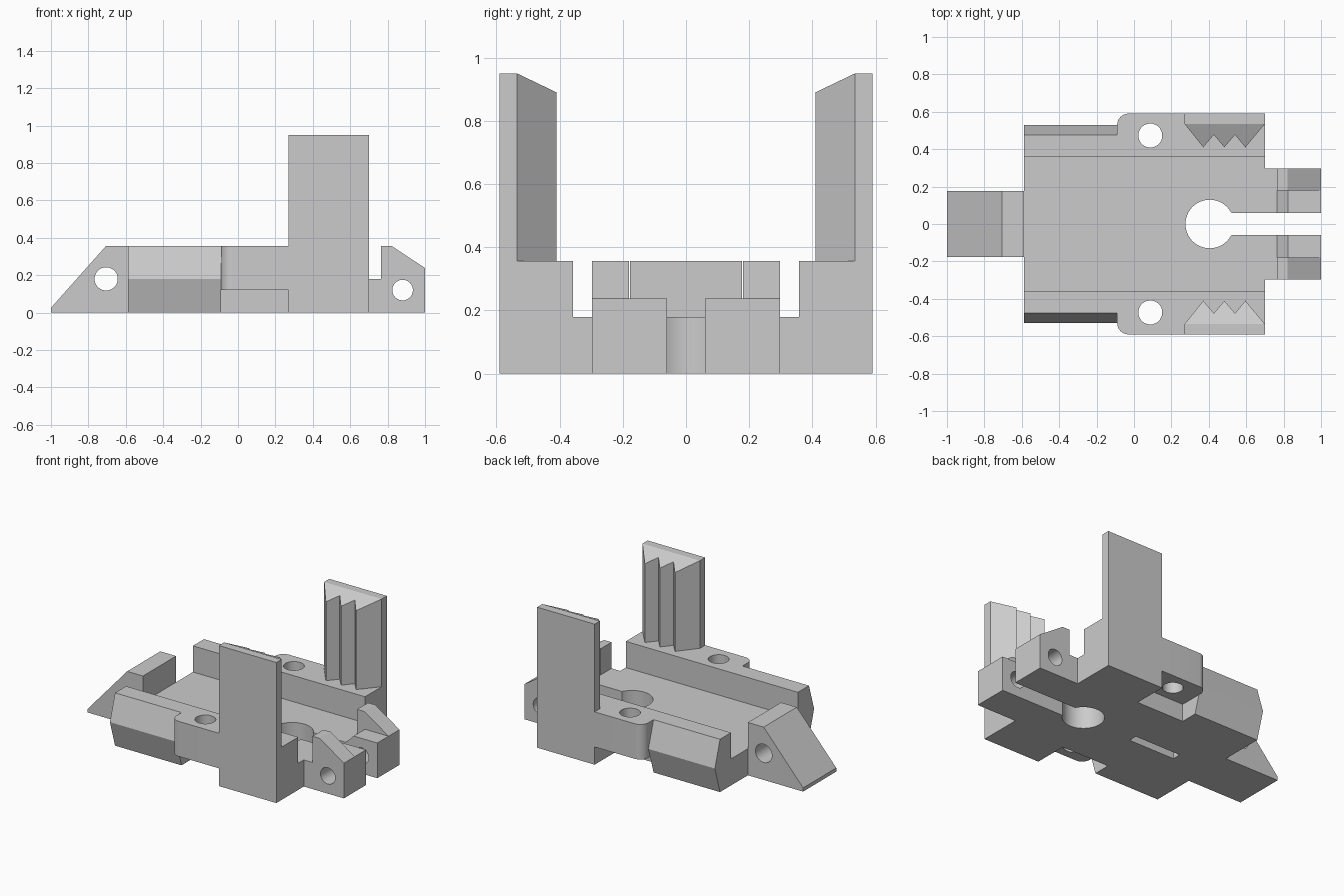
import bpy, bmesh
from math import cos, sin, pi

cube = bpy.data.objects.get("Cube")
if cube:
    bpy.data.objects.remove(cube, do_unlink=True)

grey = bpy.data.materials.new("plain grey")
grey.use_nodes = True
grey.diffuse_color = (0.6, 0.6, 0.6, 1)
grey.node_tree.nodes["Principled BSDF"].inputs["Base Color"].default_value = (0.6, 0.6, 0.6, 1)

PLACE = {
    "x": lambda u, v, w: (w, u, v),
    "y": lambda u, v, w: (u, w, v),
    "z": lambda u, v, w: (u, v, w),
}


def prism(name, points, axis, start, end, side=1, slope=None):
    """Extrude an outline along an axis; side=-1 mirrors it in y."""
    bm = bmesh.new()
    rings = []
    for w in (start, end):
        ring = []
        for u, v in points:
            x, y, z = PLACE[axis](u, v, w)
            if slope and w == end:
                z = slope(y)
            ring.append(bm.verts.new((x, y * side, z)))
        rings.append(ring)
        bm.faces.new(ring)
    n = len(points)
    for i in range(n):
        j = (i + 1) % n
        bm.faces.new((rings[0][i], rings[0][j], rings[1][j], rings[1][i]))
    bmesh.ops.recalc_face_normals(bm, faces=bm.faces)
    mesh = bpy.data.meshes.new(name)
    bm.to_mesh(mesh)
    bm.free()
    mesh.materials.append(grey)
    obj = bpy.data.objects.new(name, mesh)
    bpy.context.collection.objects.link(obj)
    return obj


def rect(u0, u1, v0, v1):
    return [(u0, v0), (u1, v0), (u1, v1), (u0, v1)]


def arc(u, v, r, a0=0, a1=2 * pi, steps=48, closed=True):
    count = steps if closed else steps + 1
    return [(u + r * cos(a0 + (a1 - a0) * i / steps),
             v + r * sin(a0 + (a1 - a0) * i / steps)) for i in range(count)]


def combine(target, other, operation):
    mod = target.modifiers.new(operation.lower(), "BOOLEAN")
    mod.operation = operation
    mod.solver = "EXACT"
    mod.object = other
    bpy.context.view_layer.objects.active = target
    bpy.ops.object.modifier_apply(modifier=mod.name)
    bpy.data.objects.remove(other, do_unlink=True)


FLOOR, TOP = 0.18, 0.357
BACK, STEP, FRONT = -0.587, -0.09, 0.7
INNER, OUTER = 0.357, 0.59

# floor plate
body = prism("bracket_body", rect(BACK, FRONT, -INNER, INNER), "z", 0, FLOOR)
parts = []

# sloped nose tab
nose = [(BACK, 0), (BACK, TOP), (-0.705, TOP), (-1, 0.025), (-1, 0)]
parts.append(prism("nose_tab", nose, "y", -0.177, 0.177))

for s, label in ((1, "back"), (-1, "front")):
    # rail with a pointed outer side
    rail = [(INNER, 0), (0.475, 0), (0.53, FLOOR), (0.475, TOP), (INNER, TOP)]
    parts.append(prism(label + "_rail", [(y, z) for y, z in rail], "x", BACK, STEP, s))

    # raised lug with a rounded corner
    r = 0.06
    lug = [(STEP, INNER), (0.27, INNER), (0.27, OUTER)]
    lug += arc(STEP + r, OUTER - r, r, pi / 2, pi, 10, closed=False)
    parts.append(prism(label + "_lug", lug, "z", 0.12, TOP, s))

    # post foot and upright wall
    parts.append(prism(label + "_foot", rect(0.27, FRONT, INNER, OUTER), "z", 0, TOP, s))
    parts.append(prism(label + "_wall", rect(0.27, FRONT, 0.535, OUTER), "z", TOP, 0.95, s))

    # gripping teeth with a sloped top
    teeth = [(0.27, 0.535), (0.37, 0.41), (0.427, 0.477), (0.483, 0.41),
             (0.54, 0.477), (0.595, 0.41), (FRONT, 0.535)]
    parts.append(prism(label + "_teeth", teeth, "z", TOP, 0.95, s,
                       slope=lambda y: 0.95 - (0.535 - y) * 0.48))

    # hinge fork: low inner arm and tall outer arm
    low = [(FRONT, 0), (1, 0), (1, 0.238), (0.823, 0.238), (0.765, FLOOR), (FRONT, FLOOR)]
    tall = [(FRONT, 0), (1, 0), (1, 0.238), (0.82, TOP), (0.765, TOP), (0.765, FLOOR), (FRONT, FLOOR)]
    parts.append(prism(label + "_fork_inner", low, "y", 0.06, 0.18, s))
    parts.append(prism(label + "_fork_outer", tall, "y", 0.18, 0.297, s))

for part in parts:
    combine(body, part, "UNION")

# holes, keyhole and underside slot
cutters = [
    prism("nose_pin_hole", arc(-0.705, 0.18, 0.062), "y", -0.3, 0.3),
    prism("fork_pin_hole", arc(0.88, 0.12, 0.055), "y", -0.5, 0.5),
    prism("keyhole_round", arc(0.405, 0, 0.13), "z", -0.1, 0.5),
    prism("keyhole_slot", rect(0.405, 1.1, -0.06, 0.06), "z", -0.1, 0.5),
    prism("underside_slot", rect(-0.34, 0.01, -0.03, 0.03), "z", -0.1, 0.1),
]
for s in (1, -1):
    cutters.append(prism("lug_hole", arc(0.087, 0.473, 0.064), "z", -0.1, 0.6, s))
for cutter in cutters:
    combine(body, cutter, "DIFFERENCE")

# smooth round walls, sharp edges elsewhere
bpy.ops.object.select_all(action="DESELECT")
body.select_set(True)
bpy.context.view_layer.objects.active = body
bpy.ops.object.shade_smooth_by_angle(angle=pi / 9)
